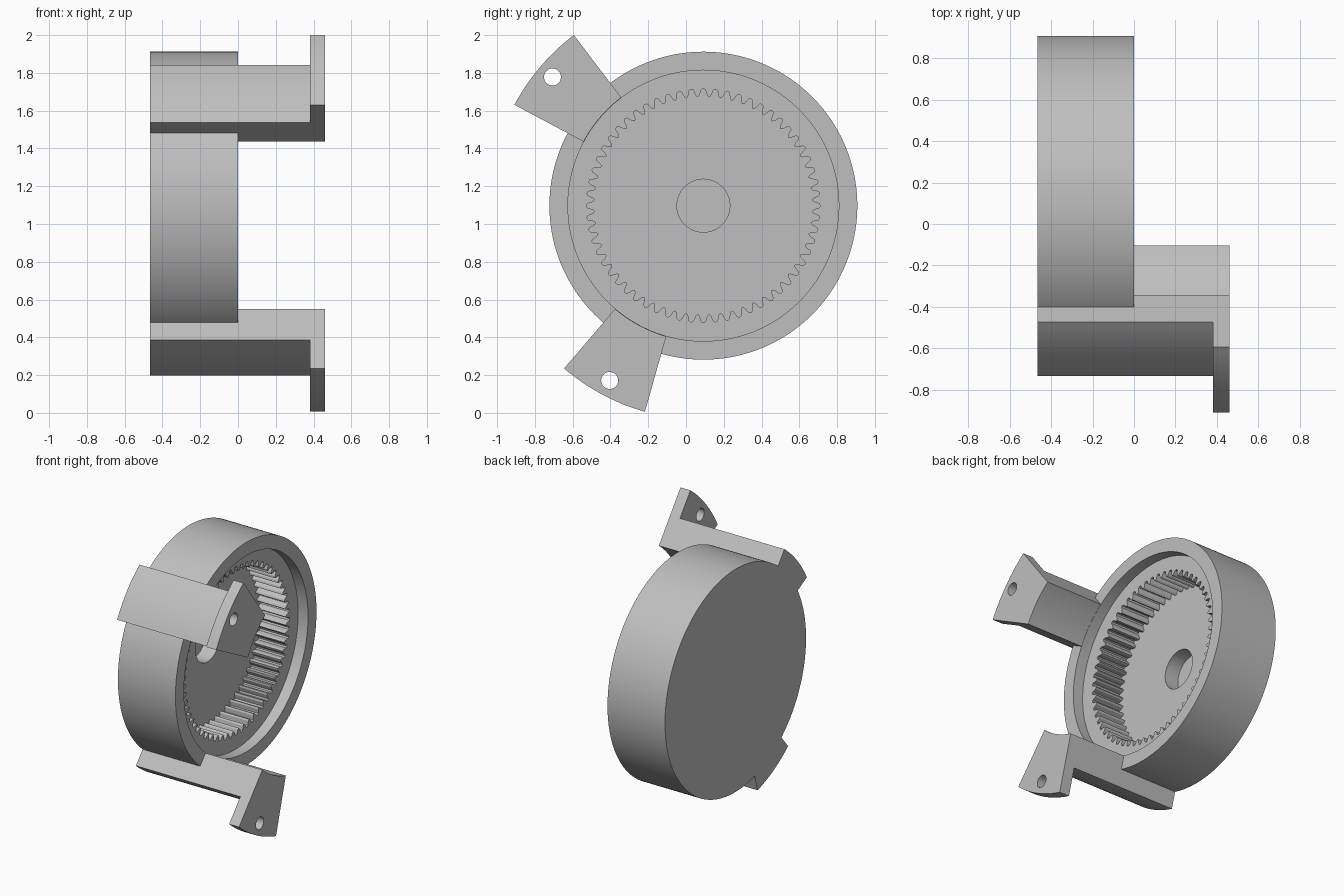
import bpy, bmesh, math
from mathutils import Matrix

if "Cube" in bpy.data.objects:
    bpy.data.objects.remove(bpy.data.objects["Cube"])

CY, CZ = 0.092, 1.097          # axis of the housing (runs along x)
TEETH, STEP = 60, 6            # gear teeth, points per tooth
N = TEETH * STEP

grey = bpy.data.materials.new("light grey")
grey.diffuse_color = (0.52, 0.52, 0.52, 1)
grey.use_nodes = True
grey.node_tree.nodes["Principled BSDF"].inputs["Base Color"].default_value = grey.diffuse_color


def polar(x, r, a):
    return (x, CY + r * math.cos(a), CZ + r * math.sin(a))


def finish(bm, name):
    bmesh.ops.recalc_face_normals(bm, faces=bm.faces)
    me = bpy.data.meshes.new(name)
    bm.to_mesh(me)
    bm.free()
    ob = bpy.data.objects.new(name, me)
    me.materials.append(grey)
    bpy.context.collection.objects.link(ob)
    return ob


def smooth(ob):
    bpy.ops.object.select_all(action='DESELECT')
    ob.select_set(True)
    bpy.context.view_layer.objects.active = ob
    bpy.ops.object.shade_smooth_by_angle(angle=math.radians(25))


# Housing: turned profile whose inner bore carries the gear teeth
TOOTH = [0.620, 0.614, 0.584, 0.575, 0.584, 0.614]
rings = [(-0.42, 0.14), (-0.31, 0.14), (-0.31, None), (-0.08, None),
         (-0.08, 0.717), (0.0, 0.717), (0.0, 0.815), (-0.465, 0.815)]
bm = bmesh.new()
loops = []
for x, r in rings:
    loops.append([bm.verts.new(polar(x, r or TOOTH[i % STEP],
                                     math.pi / 2 + 2 * math.pi * i / N))
                  for i in range(N)])
for a, b in zip(loops, loops[1:]):
    for i in range(N):
        j = (i + 1) % N
        bm.faces.new((a[i], a[j], b[j], b[i]))
bm.faces.new(loops[0])         # bottom of the blind centre hole
bm.faces.new(loops[-1])        # closed back
smooth(finish(bm, "ring_gear_housing"))

# Mounting arms: L-shaped section swept around the axis, with a bolt hole
SECTION = [(-0.465, 0.814), (0, 0.814), (0, 0.719), (0.46, 0.719),
           (0.46, 1.134), (0.38, 1.134), (0.38, 0.935), (-0.465, 0.935)]


def arm(name, middle):
    mid, half, steps = math.radians(middle), math.radians(12.35), 16
    bm = bmesh.new()
    cuts = [[bm.verts.new(polar(x, r, mid - half + 2 * half * k / steps))
             for x, r in SECTION] for k in range(steps + 1)]
    n = len(SECTION)
    for a, b in zip(cuts, cuts[1:]):
        for i in range(n):
            j = (i + 1) % n
            bm.faces.new((a[i], a[j], b[j], b[i]))
    bm.faces.new(cuts[0])
    bm.faces.new(cuts[-1])
    ob = finish(bm, name)

    # bolt hole cutter
    bm = bmesh.new()
    place = Matrix.Translation(polar(0.42, 1.05, mid)) @ Matrix.Rotation(math.pi / 2, 4, 'Y')
    bmesh.ops.create_cone(bm, cap_ends=True, segments=40, radius1=0.045,
                          radius2=0.045, depth=0.2, matrix=place)
    cutter = finish(bm, name + "_hole_cutter")
    mod = ob.modifiers.new("bolt_hole", 'BOOLEAN')
    mod.operation, mod.solver, mod.object = 'DIFFERENCE', 'EXACT', cutter
    bpy.context.view_layer.objects.active = ob
    bpy.ops.object.modifier_apply(modifier=mod.name)
    bpy.data.objects.remove(cutter)
    smooth(ob)


arm("upper_mounting_arm", 139.55)
arm("lower_mounting_arm", 241.8)
